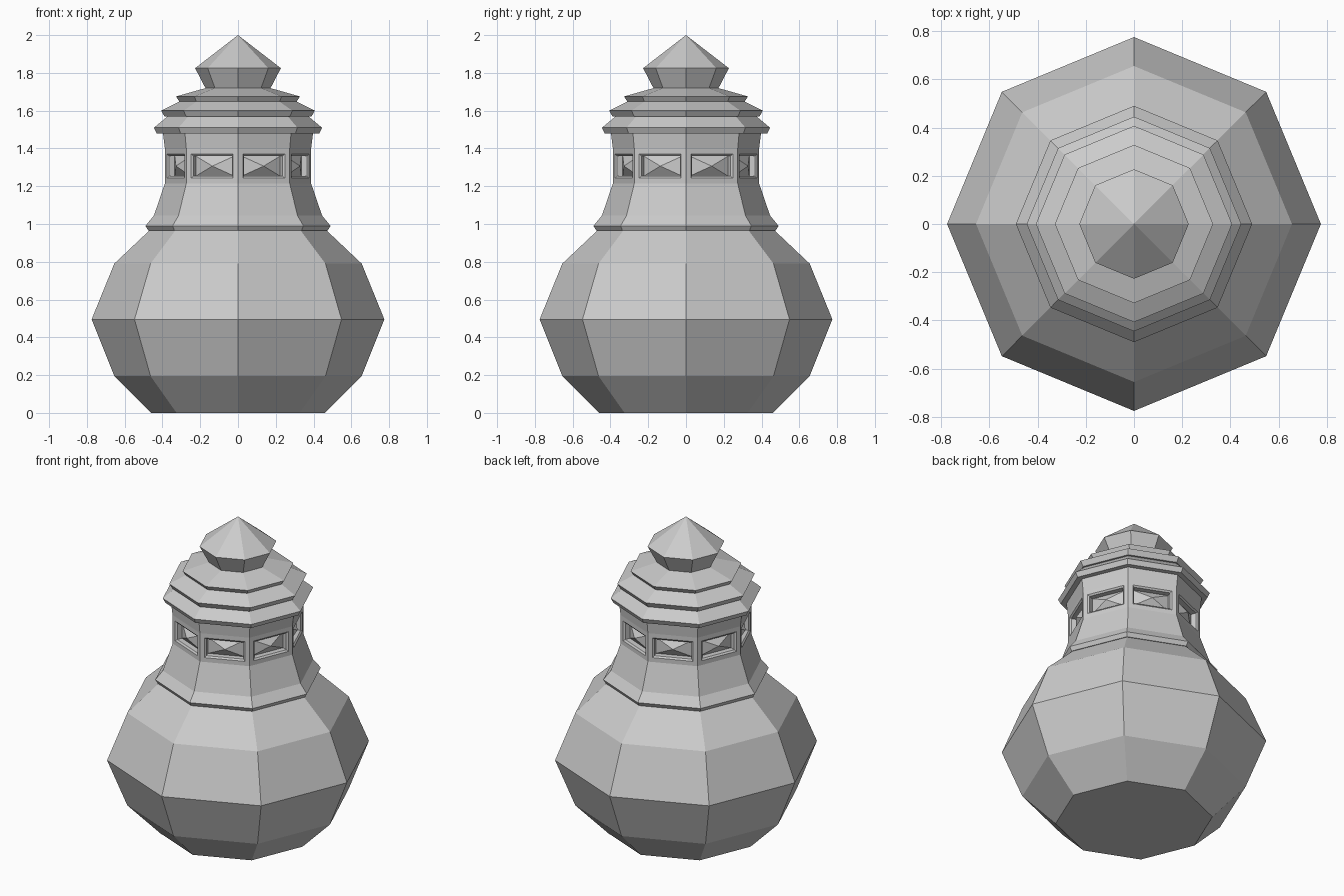
import bpy, bmesh, math

if "Cube" in bpy.data.objects:
    bpy.data.objects.remove(bpy.data.objects["Cube"])

SIDES = 8


def lathe(name, profile):
    """Octagonal solid from (radius, z) points; radius 0 makes an apex."""
    bm = bmesh.new()
    rings = []
    for r, z in profile:
        if r == 0:
            rings.append([bm.verts.new((0, 0, z))] * SIDES)
        else:
            rings.append([bm.verts.new((r * math.cos(i * math.tau / SIDES),
                                        r * math.sin(i * math.tau / SIDES), z))
                          for i in range(SIDES)])
    bands = []
    for a, b in zip(rings, rings[1:]):
        band = []
        for i in range(SIDES):
            j = (i + 1) % SIDES
            loop = list(dict.fromkeys((a[i], a[j], b[j], b[i])))
            band.append(bm.faces.new(loop))
        bands.append(band)
    bm.faces.new(rings[0][::-1])
    if profile[-1][0] > 0:
        bm.faces.new(rings[-1])
    bm.normal_update()
    return name, bm, bands


def finish(name, bm):
    mesh = bpy.data.meshes.new(name)
    bm.to_mesh(mesh)
    bm.free()
    obj = bpy.data.objects.new(name, mesh)
    bpy.context.collection.objects.link(obj)


# Bulbous lower body
name, bm, _ = lathe("body", [(0.46, 0), (0.655, 0.195), (0.775, 0.495),
                             (0.655, 0.79), (0.47, 0.965)])
finish(name, bm)

# Neck with a flared collar and a recessed pyramid panel on every side
name, bm, bands = lathe("neck", [(0.475, 0.965), (0.49, 0.99), (0.445, 1.045),
                                 (0.387, 1.215), (0.387, 1.398), (0.397, 1.48)])
panels = bands[3]
bmesh.ops.inset_individual(bm, faces=panels, thickness=0.028, use_even_offset=True)
bmesh.ops.inset_individual(bm, faces=panels, thickness=0.010, depth=-0.008, use_even_offset=True)
bmesh.ops.inset_individual(bm, faces=panels, thickness=0.001, depth=-0.032, use_even_offset=True)
bmesh.ops.poke(bm, faces=panels, offset=0.038)
finish(name, bm)

# Three stacked roof tiers
tiers = [("roof_lower", [(0.43, 1.48), (0.445, 1.51), (0.375, 1.568)]),
         ("roof_middle", [(0.388, 1.568), (0.407, 1.60), (0.31, 1.648)]),
         ("roof_upper", [(0.31, 1.648), (0.328, 1.675), (0.17, 1.72)])]
for tier, profile in tiers:
    name, bm, _ = lathe(tier, profile)
    finish(name, bm)

# Pointed finial
name, bm, _ = lathe("finial", [(0.17, 1.715), (0.227, 1.825), (0, 2.0)])
finish(name, bm)
